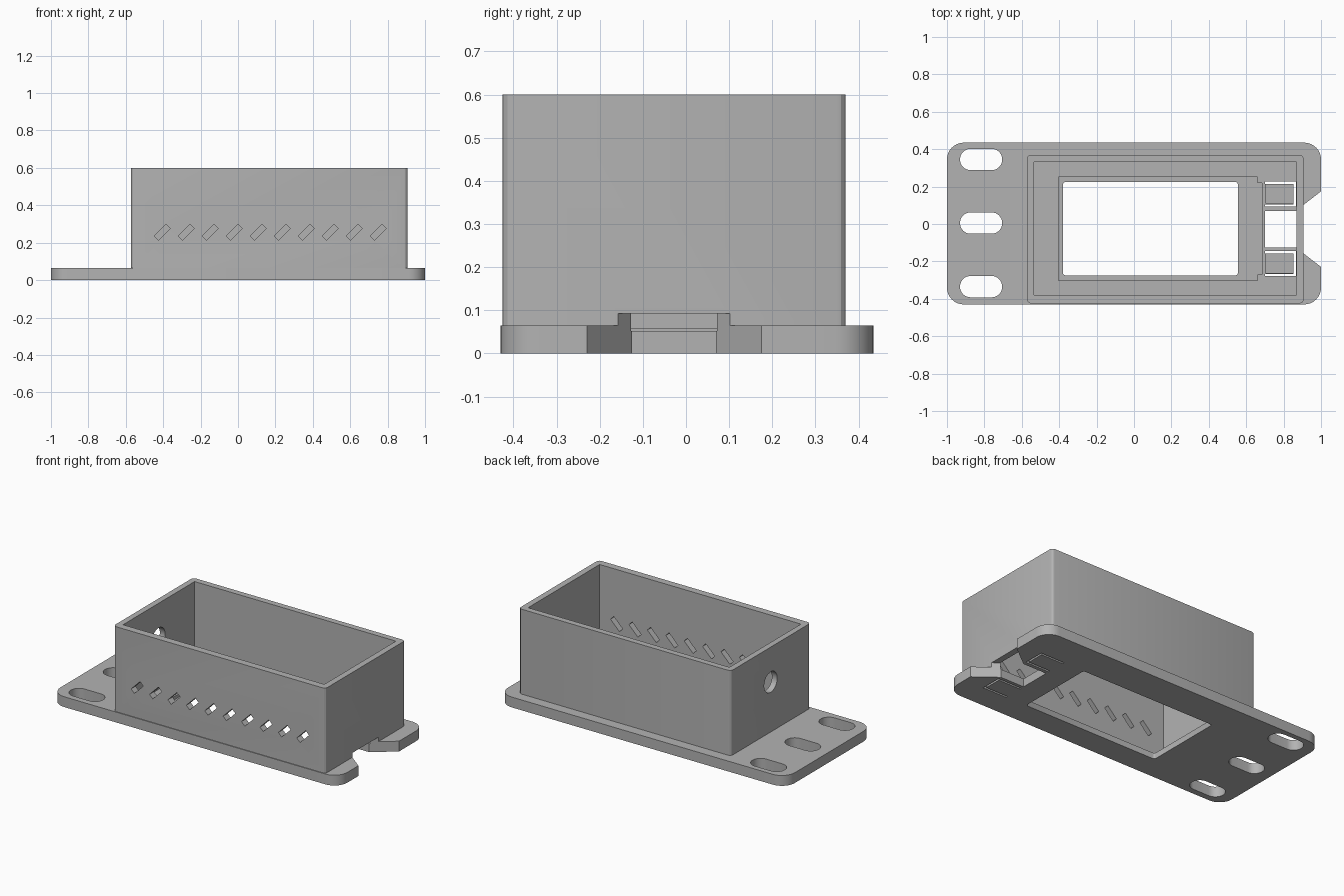
import bpy, bmesh, math
from mathutils import Matrix

cube = bpy.data.objects.get("Cube")
if cube:
    bpy.data.objects.remove(cube, do_unlink=True)

grey = bpy.data.materials.new("plain_grey")
grey.use_nodes = True
grey.diffuse_color = (0.45, 0.45, 0.45, 1)
grey.node_tree.nodes["Principled BSDF"].inputs["Base Color"].default_value = grey.diffuse_color


def rounded(x0, x1, y0, y1, r, n):
    """Counter-clockwise outline of a rectangle with rounded corners."""
    pts = []
    corners = [(x1 - r, y1 - r), (x0 + r, y1 - r), (x0 + r, y0 + r), (x1 - r, y0 + r)]
    for q, (cx, cy) in enumerate(corners):
        for i in range(n + 1):
            a = (q + i / n) * math.pi / 2
            pts.append((cx + r * math.cos(a), cy + r * math.sin(a)))
    return pts


def rect(x0, x1, y0, y1):
    return [(x0, y0), (x1, y0), (x1, y1), (x0, y1)]


def prism(name, outline, z0, z1, matrix=None):
    """Extrude an outline from z0 to z1."""
    bm = bmesh.new()
    face = bm.faces.new([bm.verts.new((x, y, z0)) for x, y in outline])
    top = bmesh.ops.extrude_face_region(bm, geom=[face])["geom"]
    for v in top:
        if isinstance(v, bmesh.types.BMVert):
            v.co.z = z1
    bmesh.ops.remove_doubles(bm, verts=bm.verts, dist=1e-5)
    bmesh.ops.recalc_face_normals(bm, faces=bm.faces)
    if matrix:
        bm.transform(matrix)
    mesh = bpy.data.meshes.new(name)
    bm.to_mesh(mesh)
    bm.free()
    mesh.materials.append(grey)
    obj = bpy.data.objects.new(name, mesh)
    bpy.context.collection.objects.link(obj)
    return obj


def cut(target, outline, z0, z1, matrix=None):
    """Subtract a prism from the target."""
    cutter = prism("cutter", outline, z0, z1, matrix)
    cutter.hide_render = True
    mod = target.modifiers.new("cut", "BOOLEAN")
    mod.operation = "DIFFERENCE"
    mod.solver = "EXACT"
    mod.object = cutter
    bpy.context.view_layer.objects.active = target
    bpy.ops.object.modifier_apply(modifier=mod.name)
    bpy.data.objects.remove(cutter, do_unlink=True)


MID = -0.026      # centre line of the housing in y
LOW, HIGH = -0.1, 0.2

# Mounting plate with three slots
plate = prism("mounting_plate", rounded(-1, 1, -0.43, 0.435, 0.09, 8), 0, 0.065)
for y in (-0.335, 0.005, 0.345):
    cut(plate, rounded(-0.93, -0.705, y - 0.057, y + 0.057, 0.056, 8), LOW, HIGH)

# Stepped floor inside the housing
cut(plate, rect(-0.535, 0.868, -0.38, 0.332), 0.058, HIGH)
cut(plate, rect(-0.405, 0.868, -0.38, 0.332), 0.052, HIGH)
cut(plate, rect(-0.405, 0.66, -0.303, 0.251), 0.037, HIGH)
cut(plate, rect(0.65, 0.685, -0.27, 0.22), 0.037, HIGH)
for s in (-1, 1):
    y0, y1 = sorted((MID + s * 0.306, MID + s * 0.356))
    cut(plate, rect(0.29, 0.868, y0, y1), 0.045, HIGH)

# Display window
cut(plate, rounded(-0.38, 0.556, -0.275, 0.225, 0.015, 3), LOW, HIGH)

# Slits that free the two button tabs
for s in (-1, 1):
    for a, b in ((0.119, 0.131), (0.24, 0.252)):
        y0, y1 = sorted((MID + s * a, MID + s * b))
        cut(plate, rect(0.7, 0.866, y0, y1), LOW, HIGH)
    y0, y1 = sorted((MID + s * 0.12, MID + s * 0.251))
    cut(plate, rect(0.854, 0.866, y0, y1), LOW, HIGH)
    y0, y1 = sorted((MID + s * 0.135, MID + s * 0.236))
    cut(plate, rect(0.705, 0.85, y0, y1), 0.03, HIGH)

# Open-topped housing
housing = prism("housing_walls", rounded(-0.572, 0.907, -0.425, 0.37, 0.022, 3), 0.06, 0.6)
cut(housing, rect(-0.535, 0.868, -0.38, 0.332), LOW, 0.8)

# Flared cable notch through the plate and the end wall
notch = [(0.7, -0.125), (0.865, -0.125), (1.065, -0.28), (1.065, 0.225),
         (0.865, 0.07), (0.7, 0.07)]
for part in (plate, housing):
    cut(part, notch, LOW, 0.093)

# Slanted vents in the front wall
for i in range(10):
    turn = (Matrix.Translation((-0.405 + i * 0.1283, -0.4, 0.256))
            @ Matrix.Rotation(math.pi / 2, 4, "X") @ Matrix.Rotation(math.pi / 4, 4, "Z"))
    cut(housing, rect(-0.044, 0.044, -0.016, 0.016), -0.1, 0.1, turn)

# Round cable hole in the end wall
side = Matrix.Translation((-0.55, MID, 0.38)) @ Matrix.Rotation(math.pi / 2, 4, "Y")
cut(housing, rounded(-0.065, 0.065, -0.065, 0.065, 0.065, 8), -0.1, 0.1, side)

# Smooth the rounded corners and keep the edges sharp
for obj in (plate, housing):
    bpy.ops.object.select_all(action="DESELECT")
    obj.select_set(True)
    bpy.context.view_layer.objects.active = obj
    bpy.ops.object.shade_smooth_by_angle(angle=math.radians(25))
